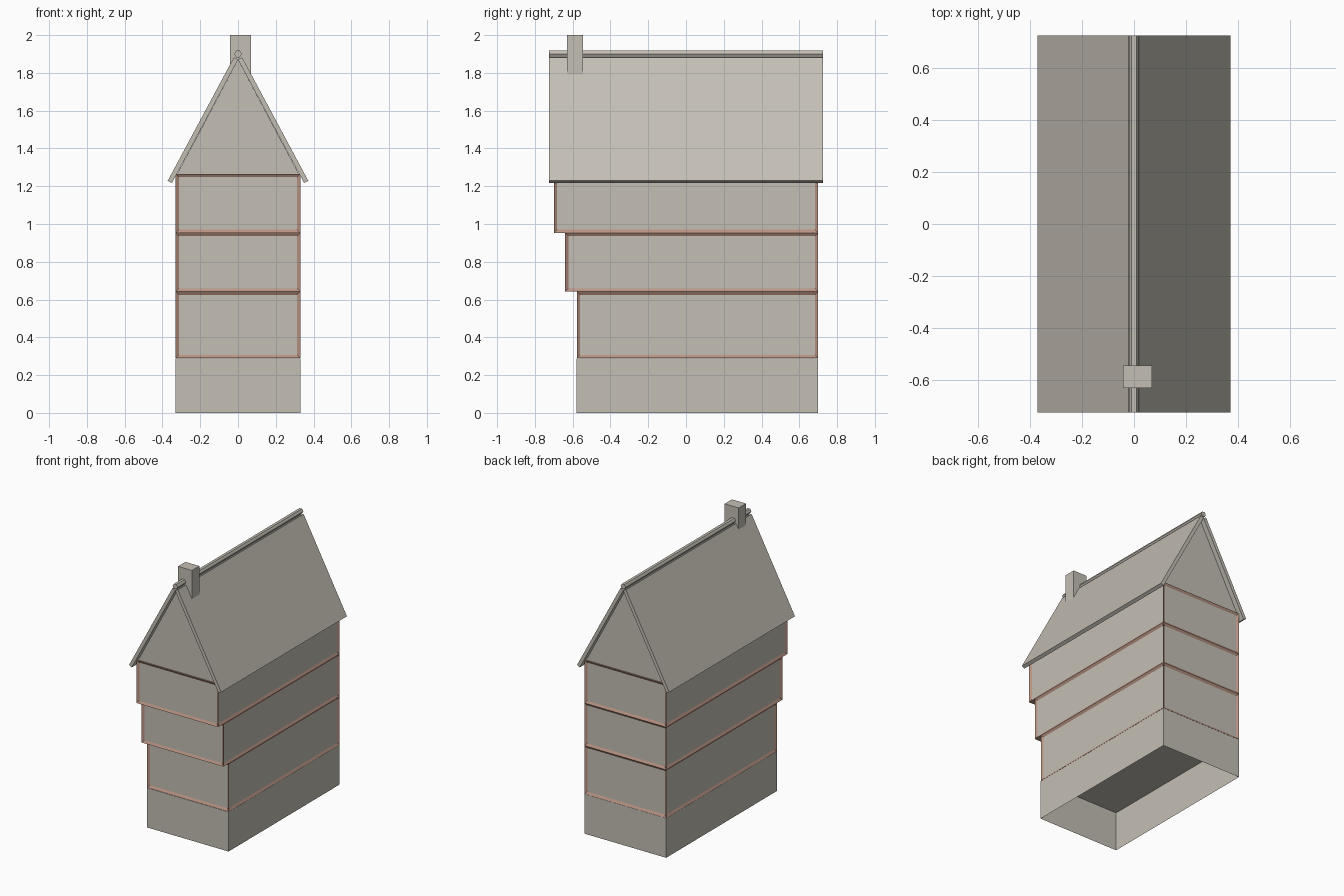
import bpy
import bmesh
from mathutils import Vector

cube = bpy.data.objects.get("Cube")
if cube:
    bpy.data.objects.remove(cube, do_unlink=True)


def material(name, rgb):
    mat = bpy.data.materials.new(name)
    mat.use_nodes = True
    mat.diffuse_color = (*rgb, 1)
    mat.node_tree.nodes["Principled BSDF"].inputs["Base Color"].default_value = (*rgb, 1)
    return mat


stone = material("warm grey", (0.55, 0.52, 0.46))
timber = material("timber brown", (0.48, 0.29, 0.225))


def finish(bm, name, mats):
    mesh = bpy.data.meshes.new(name)
    bm.to_mesh(mesh)
    bm.free()
    for mat in mats:
        mesh.materials.append(mat)
    obj = bpy.data.objects.new(name, mesh)
    bpy.context.collection.objects.link(obj)
    return obj


def box(lo, hi):
    bm = bmesh.new()
    bmesh.ops.create_cube(bm, size=1)
    lo, hi = Vector(lo), Vector(hi)
    for v in bm.verts:
        v.co = (lo + hi) / 2 + v.co * (hi - lo)
    return bm


def prism(name, outline, y0, y1, mat):
    """Extrude an (x, z) outline along y."""
    bm = bmesh.new()
    face = bm.faces.new([bm.verts.new((x, y0, z)) for x, z in outline])
    out = bmesh.ops.extrude_face_region(bm, geom=[face])
    moved = [g for g in out["geom"] if isinstance(g, bmesh.types.BMVert)]
    bmesh.ops.translate(bm, verts=moved, vec=(0, y1 - y0, 0))
    bmesh.ops.recalc_face_normals(bm, faces=bm.faces)
    return finish(bm, name, [mat])


HALF, BACK = 0.33, 0.70

# Plinth, hollow and open underneath
bm = box((-HALF, -0.58, 0), (HALF, BACK, 0.289))
bmesh.ops.delete(bm, geom=[f for f in bm.faces if f.normal.z < -0.5], context="FACES")
finish(bm, "plinth", [stone])

# Storeys step forward; each wall is a recessed panel in a timber frame
storeys = [("lower", -0.578, 0.29, 0.642),
           ("middle", -0.64, 0.642, 0.953),
           ("upper", -0.70, 0.953, 1.265)]
for label, front, z0, z1 in storeys:
    bm = box((-HALF, front, z0), (HALF, BACK, z1))
    panels = [f for f in bm.faces if abs(f.normal.z) < 0.5]
    bmesh.ops.inset_individual(bm, faces=panels, thickness=0.024, depth=-0.01)
    for f in panels:
        f.material_index = 1
    finish(bm, label + "_storey", [timber, stone])

# Gable body under the roof
prism("gable", [(-HALF, 1.25), (HALF, 1.25), (0, 1.87)], -0.69, 0.69, stone)

# Two roof slabs meeting at their lower edges
for side, s in (("left", 1), ("right", -1)):
    prism(side + "_roof_slab",
          [(0, 1.87), (s * 0.35, 1.217), (s * 0.372, 1.229), (s * 0.022, 1.882)],
          -0.725, 0.725, stone)

# Six-sided ridge cap
r, h, zc = 0.02, 0.0173, 1.9
prism("ridge_cap",
      [(r, zc), (r / 2, zc + h), (-r / 2, zc + h), (-r, zc), (-r / 2, zc - h), (r / 2, zc - h)],
      -0.725, 0.725, stone)

# Chimney, sunk into the roof
finish(box((-0.043, -0.63, 1.7), (0.07, -0.545, 2.0)), "chimney", [stone])
